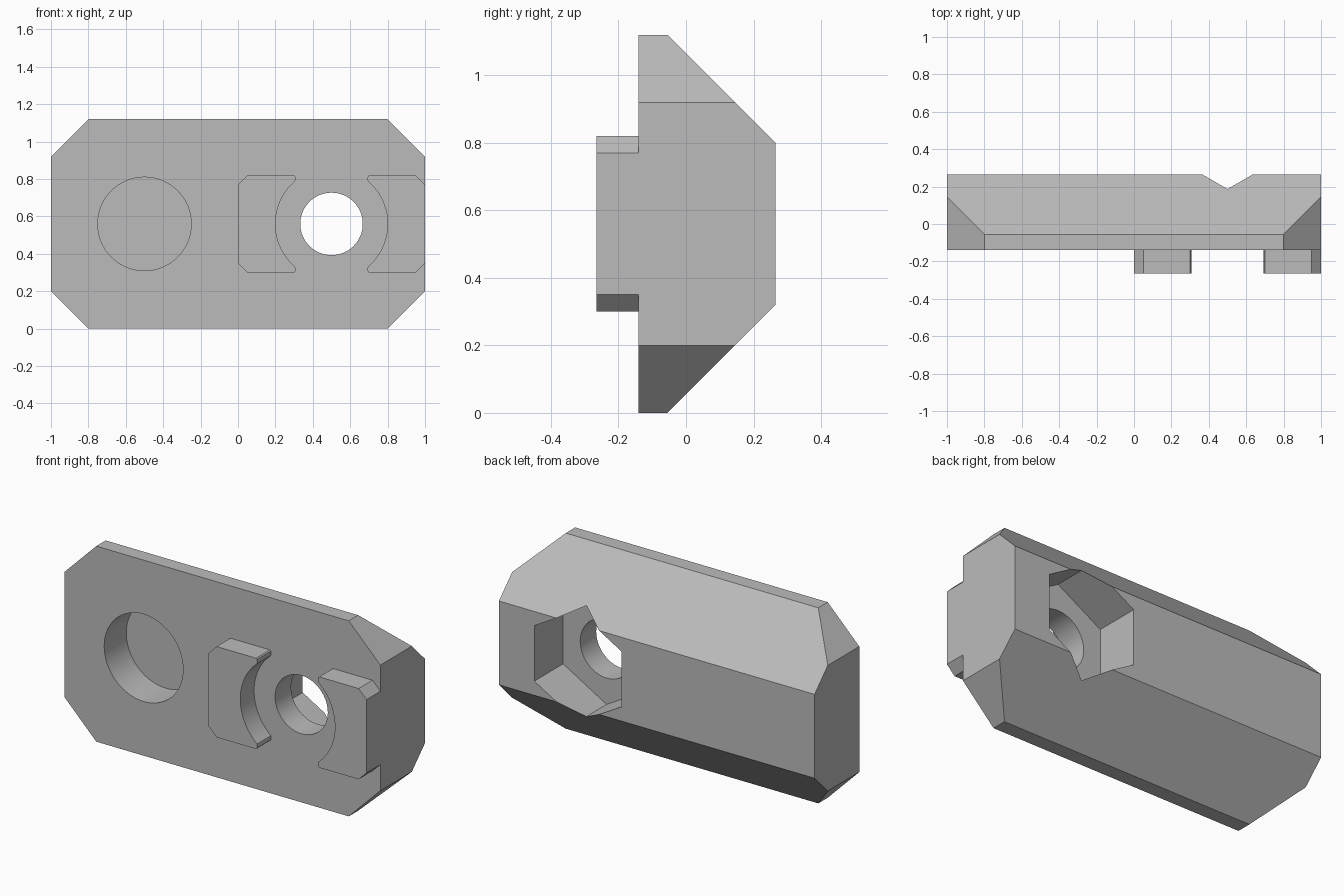
import bpy, bmesh
from math import sin, cos, pi, asin
from mathutils import Vector

old = bpy.data.objects.get("Cube")
if old:
    bpy.data.objects.remove(old, do_unlink=True)

grey = bpy.data.materials.new("plain grey")
grey.use_nodes = True
colour = (0.5, 0.5, 0.5, 1)
grey.diffuse_color = colour
grey.node_tree.nodes["Principled BSDF"].inputs["Base Color"].default_value = colour

MID_Z = 0.56          # height of all hole centres
FRONT, BACK = -0.14, 0.265
BOLT_X, MAGNET_X = 0.5, -0.5


def prism(name, points, sweep):
    """Extrude a closed outline of 3D points along a vector."""
    bm = bmesh.new()
    face = bm.faces.new([bm.verts.new(p) for p in points])
    moved = bmesh.ops.extrude_face_region(bm, geom=[face])["geom"]
    verts = [v for v in moved if isinstance(v, bmesh.types.BMVert)]
    bmesh.ops.translate(bm, verts=verts, vec=Vector(sweep))
    bmesh.ops.recalc_face_normals(bm, faces=bm.faces)
    mesh = bpy.data.meshes.new(name)
    bm.to_mesh(mesh)
    bm.free()
    mesh.materials.append(grey)
    obj = bpy.data.objects.new(name, mesh)
    bpy.context.collection.objects.link(obj)
    return obj


def front_prism(name, outline, y0, y1):
    return prism(name, [(x, y0, z) for x, z in outline], (0, y1 - y0, 0))


def ring(x, radius, sides):
    """Regular outline with one corner pointing straight up."""
    return [(x + radius * sin(2 * pi * i / sides),
             MID_Z + radius * cos(2 * pi * i / sides)) for i in range(sides)]


def combine(target, tool, operation):
    mod = target.modifiers.new(operation, "BOOLEAN")
    mod.operation, mod.solver, mod.object = operation, "EXACT", tool
    activate(target)
    bpy.ops.object.modifier_apply(modifier=mod.name)
    bpy.data.objects.remove(tool, do_unlink=True)


def activate(obj):
    bpy.ops.object.select_all(action="DESELECT")
    obj.select_set(True)
    bpy.context.view_layer.objects.active = obj


# Main body: octagonal front outline, trimmed by the sloped side profile
half = [(0.8, MID_Z), (1, MID_Z - 0.2)]
octagon = [(sx * x, MID_Z + sz * z) for sx, sz, pts in
           ((1, 1, half), (1, -1, half[::-1]), (-1, -1, half), (-1, 1, half[::-1]))
           for x, z in pts]
body = front_prism("body", octagon, FRONT, BACK)
side = [(FRONT - 0.1, 0), (-0.055, 0), (BACK, 0.32), (BACK + 0.1, 0.42)]
side += [(y, 2 * MID_Z - z) for y, z in reversed(side)]
side = [(y, z + (0.1 if z > 1.1 and y < -0.2 else 0)) for y, z in side]
side[0] = (FRONT - 0.1, 0)
side[-1] = (FRONT - 0.1, 2 * MID_Z)
combine(body, prism("side_trim", [(-1.2, y, z) for y, z in side], (2.4, 0, 0)), "INTERSECT")

# Magnet recess, bolt hole and hexagonal nut pocket
for name, outline, y0, y1 in (
        ("magnet_recess", ring(MAGNET_X, 0.25, 64), -0.4, 0.06),
        ("bolt_hole", ring(BOLT_X, 0.167, 64), -0.4, 0.1),
        ("nut_pocket", ring(BOLT_X, 0.318, 6), 0.005, 0.5)):
    combine(body, front_prism(name, outline, y0, y1), "DIFFERENCE")

# Two raised guide blocks hugging the bolt hole
RADIUS, TIP = 0.3, 0.194
limit = asin(0.228 / RADIUS)
arc = [(-RADIUS * cos(a), RADIUS * sin(a))
       for a in (limit * (1 - i / 12) for i in range(25))]
tip = [(-0.5, 0.21), (-0.45, 0.26), (-TIP - 0.006, 0.26),
       (-TIP, 0.254), (-TIP + 0.002, 0.24)]
guide = tip + arc + [(x, -z) for x, z in reversed(tip)]
blocks = []
for name, s in (("right_guide_block", 1), ("left_guide_block", -1)):
    outline = [(BOLT_X + s * x, MID_Z + z) for x, z in guide]
    blocks.append(front_prism(name, outline, -BACK, FRONT))

# Smooth the round walls, keep the edges crisp
for obj in [body] + blocks:
    activate(obj)
    bpy.ops.object.shade_smooth_by_angle(angle=pi / 7)
